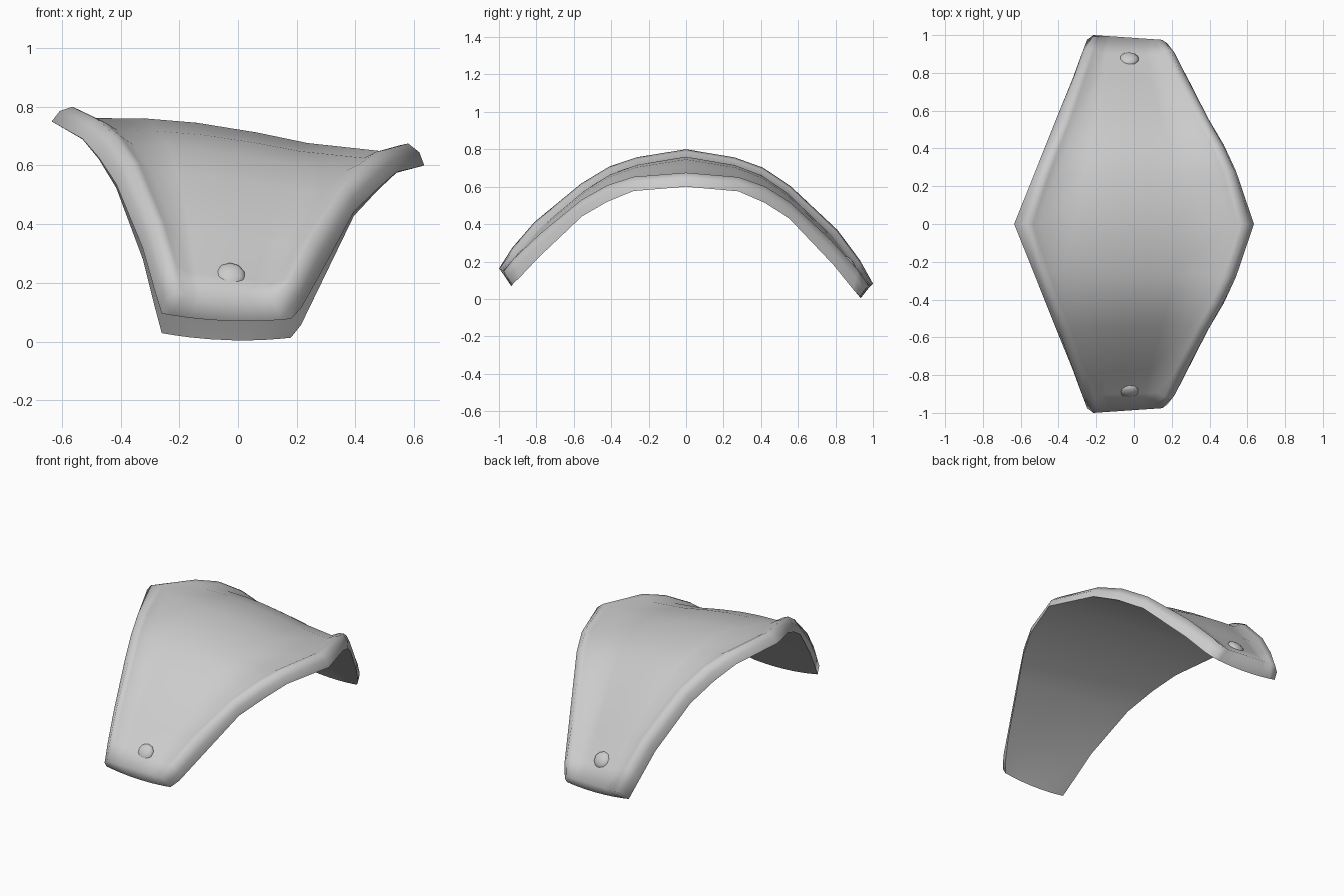
import bpy, bmesh, math
from mathutils import Vector, Matrix

if "Cube" in bpy.data.objects:
    bpy.data.objects.remove(bpy.data.objects["Cube"])

steel = bpy.data.materials.new("steel_grey")
steel.diffuse_color = (0.6, 0.6, 0.6, 1)
steel.use_nodes = True
steel.node_tree.nodes["Principled BSDF"].inputs["Base Color"].default_value = steel.diffuse_color

# Edge curves from the crown of the arch to one end: (x, y, z)
LEFT_RIDGE = [(-.565, 0, .80), (-.48, .26, .757), (-.425, .41, .705), (-.365, .56, .61),
              (-.28, .81, .39), (-.24, .93, .24), (-.215, 1.0, .122)]
LEFT_LIP = [(-.635, 0, .75), (-.53, .26, .69), (-.475, .40, .625), (-.415, .55, .53),
            (-.325, .77, .30), (-.285, .88, .15), (-.26, .942, .062)]
RIGHT_RIDGE = [(.58, 0, .675), (.50, .28, .652), (.44, .42, .605), (.365, .56, .522),
               (.25, .78, .33), (.19, .92, .185), (.15, .975, .11)]
RIGHT_LIP = [(.635, 0, .60), (.54, .28, .576), (.475, .42, .517), (.395, .555, .435),
             (.275, .79, .20), (.215, .89, .085), (.18, .93, .045)]
COLS = 10


def lip_mid(ridge, lip, centre):
    """Point halfway down the lip, pushed outwards to round it."""
    mid = (ridge + lip) / 2
    d = (lip - ridge).normalized()
    out = mid - centre
    out -= d * out.dot(d)
    return mid + out.normalized() * .013


def ring(i, side):
    """Closed cross-section at station i on the front (-1) or back (+1) half."""
    lr, ll, rr, rl = (Vector(c[i]) for c in (LEFT_RIDGE, LEFT_LIP, RIGHT_RIDGE, RIGHT_LIP))
    width = (rr - lr).x
    a, b = .03 / width, .07 / width
    us = [0, a, b, .22, .37, .55, .7, 1 - b, 1 - a, 1]
    last = i == len(LEFT_RIDGE) - 1
    fade = 1 - lr.y
    angle = .9 * lr.y
    n = Vector((0, math.sin(angle), math.cos(angle)))
    centre = (lr + rr + ll + rl) / 4
    pts = []
    # top skin: rolled rim, shallow groove, gently crowned middle
    for u in us:
        edge = min(u, 1 - u)
        sink = 0 if last or edge == 0 else (-.01 if edge <= a + 1e-6 else -.036)
        crown = .028 * fade * max(0, 1 - ((u - .35) / .32) ** 2)
        pts.append(lr.lerp(rr, u) + n * (sink + crown))
    pts.append(lip_mid(rr, rl, centre))
    # underside, from right lip to left lip
    for u in reversed(us):
        arch = 4 * u * (1 - u)
        p = ll.lerp(rl, u) + n * (.013 * fade * arch)
        if last:
            p.z -= .016 * arch
        pts.append(p)
    pts.append(lip_mid(lr, ll, centre))
    # mirror to the chosen half; the back end sits a little lower
    for p in pts:
        p.z -= side * .04 * p.y ** 3
        p.y *= side
    return pts


def finish(bm, name):
    bmesh.ops.recalc_face_normals(bm, faces=bm.faces)
    for f in bm.faces:
        f.smooth = True
    me = bpy.data.meshes.new(name)
    bm.to_mesh(me)
    bm.free()
    ob = bpy.data.objects.new(name, me)
    bpy.context.collection.objects.link(ob)
    me.materials.append(steel)


# Curved plate
bm = bmesh.new()
count = len(LEFT_RIDGE)
stations = [(i, -1) for i in range(count - 1, 0, -1)] + [(i, 1) for i in range(count)]
rings = [[bm.verts.new(p) for p in ring(i, s)] for i, s in stations]
size = len(rings[0])
for r0, r1 in zip(rings, rings[1:]):
    for k in range(size):
        j = (k + 1) % size
        bm.faces.new((r0[k], r0[j], r1[j], r1[k]))
# end lips
for r in (rings[0], rings[-1]):
    for k in range(COLS - 1):
        loop = [r[k], r[k + 1], r[2 * COLS - 1 - k], r[2 * COLS - k]]
        if k == 0:
            loop.append(r[-1])
        if k == COLS - 2:
            loop.insert(2, r[COLS])
        bm.faces.new(loop)
# crisp line where the lip meets the underside
lip_line = set()
for r in rings:
    lip_line |= {r[COLS + 1], r[2 * COLS]}
for r in (rings[0], rings[-1]):
    lip_line |= set(r[COLS + 1:2 * COLS + 1])
for e in bm.edges:
    if e.verts[0] in lip_line and e.verts[1] in lip_line:
        e.smooth = False
finish(bm, "curved_plate")

# Domed rivets near both ends
for name, loc, side in (("front_rivet", (-.027, -.882, .222), -1),
                        ("back_rivet", (-.027, .872, .184), 1)):
    bm = bmesh.new()
    bmesh.ops.create_uvsphere(bm, u_segments=10, v_segments=8, radius=.053)
    m = (Matrix.Translation(loc) @ Matrix.Rotation(-side * math.radians(55), 4, 'X')
         @ Matrix.Diagonal((1, 1, .5, 1)))
    bmesh.ops.transform(bm, matrix=m, verts=bm.verts)
    finish(bm, name)
